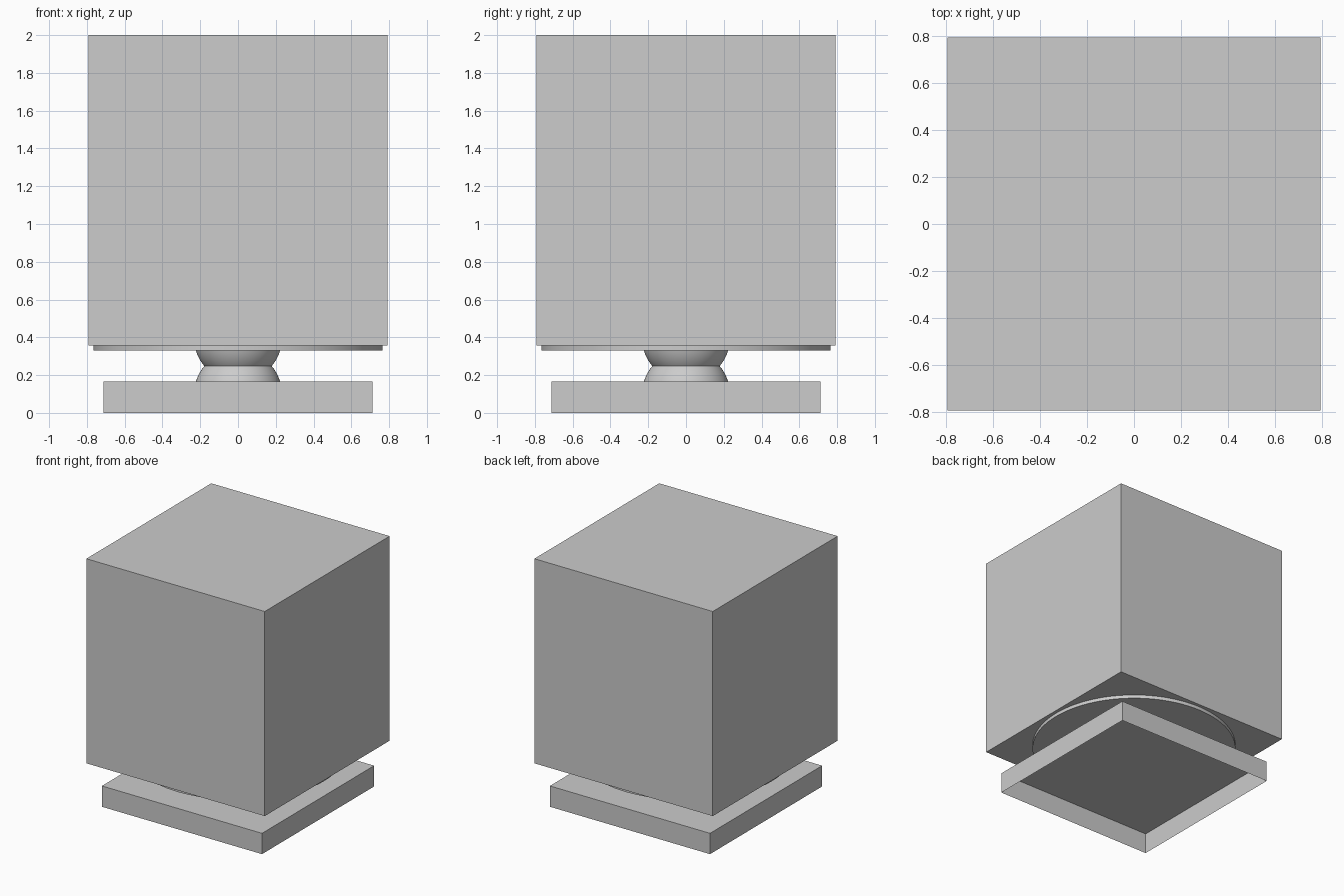
import bpy
import bmesh
from math import sqrt, pi, radians

cube = bpy.data.objects.get("Cube")
if cube:
    bpy.data.objects.remove(cube, do_unlink=True)

grey = bpy.data.materials.new("plain_grey")
GREY = (0.604, 0.604, 0.604, 1)
grey.diffuse_color = GREY
grey.use_nodes = True
grey.node_tree.nodes["Principled BSDF"].inputs["Base Color"].default_value = GREY


def add_object(name, bm, smooth=False):
    bmesh.ops.recalc_face_normals(bm, faces=bm.faces)
    mesh = bpy.data.meshes.new(name)
    bm.to_mesh(mesh)
    bm.free()
    mesh.materials.append(grey)
    obj = bpy.data.objects.new(name, mesh)
    bpy.context.collection.objects.link(obj)
    if smooth:
        bpy.ops.object.select_all(action="DESELECT")
        obj.select_set(True)
        bpy.context.view_layer.objects.active = obj
        bpy.ops.object.shade_smooth_by_angle(angle=radians(30))


def block(name, half, bottom, top, open_below=False):
    bm = bmesh.new()
    bmesh.ops.create_cube(bm, size=2)
    if open_below:
        under = [f for f in bm.faces if f.calc_center_median().z < -0.9]
        bmesh.ops.delete(bm, geom=under, context="FACES")
    for v in bm.verts:
        v.co.x *= half
        v.co.y *= half
        v.co.z = top if v.co.z > 0 else bottom
    add_object(name, bm)


def lathe(name, profile, steps):
    """Revolve (radius, height) points around z."""
    bm = bmesh.new()
    verts = [bm.verts.new((r, 0, z)) for r, z in profile]
    edges = [bm.edges.new(pair) for pair in zip(verts, verts[1:])]
    bmesh.ops.spin(bm, geom=verts + edges, cent=(0, 0, 0), axis=(0, 0, 1),
                   angle=2 * pi, steps=steps, use_duplicate=False)
    bmesh.ops.remove_doubles(bm, verts=bm.verts, dist=0.0001)
    add_object(name, bm, smooth=True)


# Square foot, a shell open underneath, and large cubic body
BASE_TOP, WAIST, DISC_BOTTOM, BODY_BOTTOM = 0.167, 0.248, 0.33, 0.358
block("base_plate", 0.711, 0, BASE_TOP, open_below=True)
block("body", 0.792, BODY_BOTTOM, 2)

# Thin round plate under the body
lathe("turntable_disc", [(0, DISC_BOTTOM), (0.766, DISC_BOTTOM),
                         (0.766, BODY_BOTTOM), (0, BODY_BOTTOM)], 96)

# Neck: two truncated balls meeting at a narrow waist, between foot and disc
BALL_RADIUS, BALL_CENTRE, STEPS = 0.233, 0.098, 10
lower = []
for i in range(STEPS + 1):
    z = BASE_TOP + (WAIST - BASE_TOP) * i / STEPS
    lower.append((sqrt(BALL_RADIUS ** 2 - (z - BALL_CENTRE) ** 2), z))
upper = [(r, 2 * WAIST - z) for r, z in reversed(lower[:-1])]
lathe("ball_neck", [(0, BASE_TOP)] + lower + upper + [(0, upper[-1][1])], 64)
